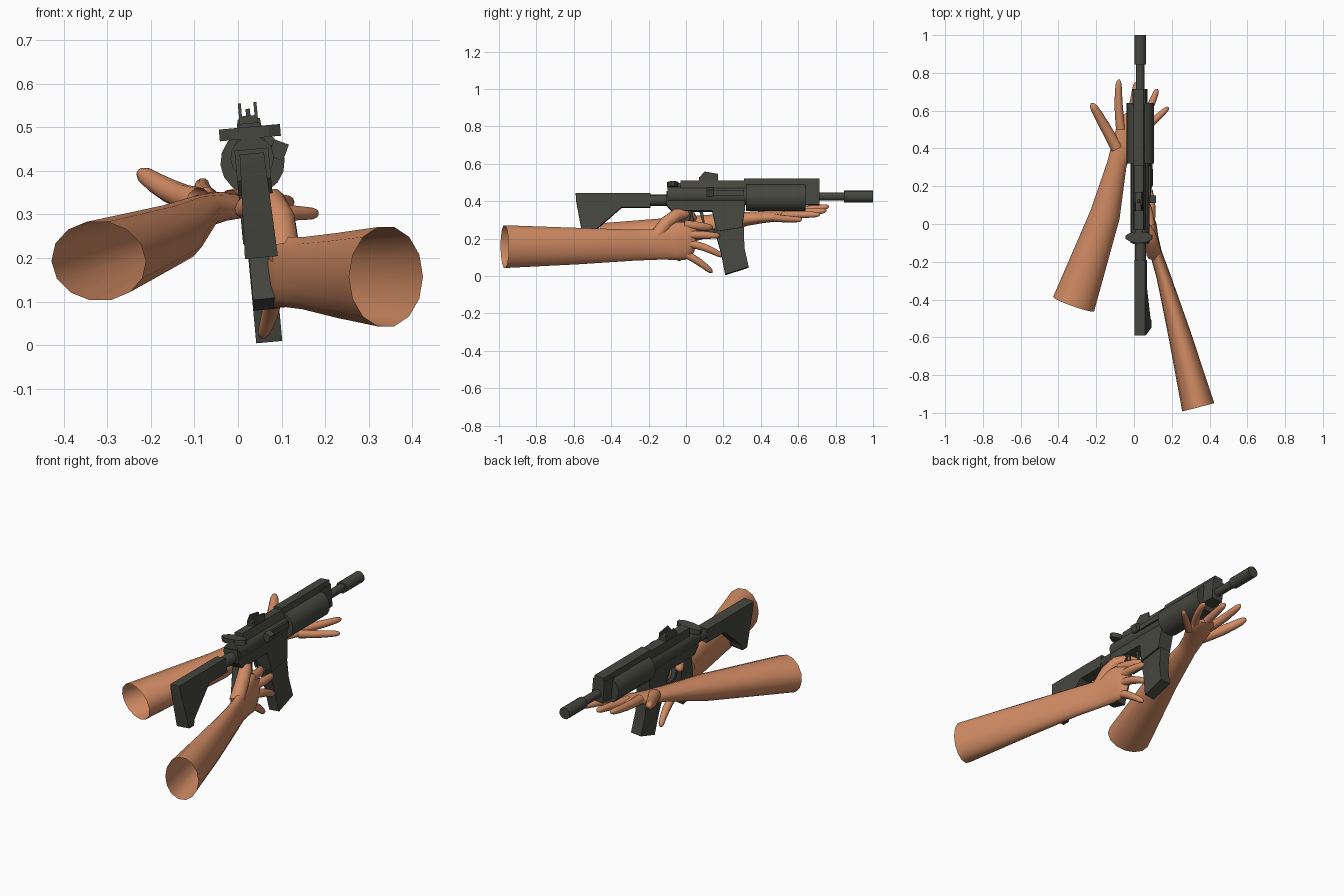
import bpy, bmesh, math
from mathutils import Vector, Matrix

cube = bpy.data.objects.get("Cube")
if cube:
    bpy.data.objects.remove(cube, do_unlink=True)


def material(name, rgb):
    m = bpy.data.materials.new(name)
    m.use_nodes = True
    col = (*rgb, 1)
    m.diffuse_color = col
    bsdf = next(n for n in m.node_tree.nodes if n.type == 'BSDF_PRINCIPLED')
    bsdf.inputs["Base Color"].default_value = col
    return m


GUNMETAL = material("dark gunmetal", (0.062, 0.062, 0.05))
SKIN = material("warm skin", (0.64, 0.26, 0.127))

# The rifle is modelled upright around x = 0, then rolled slightly about its barrel
BORE = 0.425
ROLL = (Matrix.Translation((0.033, 0, BORE)) @ Matrix.Rotation(math.radians(-5.3), 4, 'Y')
        @ Matrix.Translation((0, 0, -BORE)))


def finish(name, bm, mat, angle, matrix=None):
    if matrix:
        bmesh.ops.transform(bm, matrix=matrix, verts=bm.verts)
    bmesh.ops.recalc_face_normals(bm, faces=bm.faces)
    mesh = bpy.data.meshes.new(name)
    bm.to_mesh(mesh)
    bm.free()
    mesh.materials.append(mat)
    ob = bpy.data.objects.new(name, mesh)
    bpy.context.collection.objects.link(ob)
    bpy.ops.object.select_all(action='DESELECT')
    ob.select_set(True)
    bpy.context.view_layer.objects.active = ob
    bpy.ops.object.shade_smooth_by_angle(angle=math.radians(angle))
    return ob


def side_prism(name, profile, half, low_half=None, x=0):
    """Extrude a (y, z) outline across the rifle, optionally wider at the bottom."""
    low_half = half if low_half is None else low_half
    zs = [p[1] for p in profile]
    top, span = max(zs), max(zs) - min(zs)
    bm = bmesh.new()
    sides = []
    for s in (-1, 1):
        sides.append([bm.verts.new((x + s * (half + (low_half - half) * (top - z) / span), y, z))
                      for y, z in profile])
    for loop in sides:
        bm.faces.new(loop)
    n = len(profile)
    for i in range(n):
        j = (i + 1) % n
        bm.faces.new((sides[0][i], sides[0][j], sides[1][j], sides[1][i]))
    return finish(name, bm, GUNMETAL, 20, ROLL)


def block(name, y0, y1, z0, z1, half, x=0):
    return side_prism(name, [(y0, z0), (y1, z0), (y1, z1), (y0, z1)], half, x=x)


def tube(name, y0, y1, r, z=BORE, sides=16):
    bm = bmesh.new()
    bmesh.ops.create_cone(bm, cap_ends=True, segments=sides, radius1=r, radius2=r, depth=y1 - y0,
                          matrix=Matrix.Translation((0, (y0 + y1) / 2, z))
                          @ Matrix.Rotation(math.pi / 2, 4, 'X'))
    return finish(name, bm, GUNMETAL, 35, ROLL)


def loft(name, rings, sides=14):
    """Skin tube through rings (x, y, z, half width, half height, tilt); open start, closed end."""
    bm = bmesh.new()
    centres = [Vector(r[:3]) for r in rings]
    loops = []
    for i, ring in enumerate(rings):
        t = (centres[min(i + 1, len(rings) - 1)] - centres[max(i - 1, 0)]).normalized()
        side = t.cross(Vector((0, 0, 1))).normalized()
        up = side.cross(t)
        tilt = Matrix.Rotation(math.radians(ring[5] if len(ring) > 5 else 0), 3, t)
        side, up = tilt @ side, tilt @ up
        loops.append([bm.verts.new(centres[i] + side * ring[3] * math.cos(a) + up * ring[4] * math.sin(a))
                      for a in (2 * math.pi * k / sides for k in range(sides))])
    for a, b in zip(loops, loops[1:]):
        for k in range(sides):
            j = (k + 1) % sides
            bm.faces.new((a[k], a[j], b[j], b[k]))
    bm.faces.new(loops[-1])
    return finish(name, bm, SKIN, 60)


def finger(name, base, mid, tip, r):
    """Tapered, gently bent finger with a rounded end."""
    a, b, c = Vector(base), Vector(mid), Vector(tip)
    rings = []
    for t, k in ((0, 1.1), (.25, 1), (.5, .95), (.75, .82), (.9, .7), (.97, .48), (1, .18)):
        p = a.lerp(b, t).lerp(b.lerp(c, t), t)
        rings.append((*p, r * k, r * k))
    return loft(name, rings, 10)


# Stock and buffer tube
side_prism("stock", [(-.59, .44), (-.19, .44), (-.19, .365), (-.345, .365), (-.5, .23),
                     (-.51, .2), (-.55, .2), (-.587, .4)], .028, .038)
tube("buffer_tube", -.2, -.09, .03, .405, 12)

# Receiver, rail and handguard
tube("upper_receiver", -.1, .33, .05, .43)
side_prism("lower_receiver", [(-.105, .45), (-.105, .38), (-.075, .345), (.14, .345), (.165, .235),
                              (.3, .255), (.315, .36), (.315, .45)], .039)
side_prism("receiver_rail", [(-.03, .45), (.32, .45), (.32, .51), (-.03, .51)], .024, .036)
side_prism("handguard_rail", [(.31, .46), (.715, .46), (.715, .52), (.31, .52)], .026, .032)
tube("handguard", .32, .64, .074, .42)
side_prism("handguard_end", [(.63, .38), (.715, .38), (.715, .5), (.63, .5)], .034)

# Barrel and muzzle
tube("barrel", .7, .86, .022)
tube("muzzle", .845, 1.0, .031)

# Charging handle plate
bm = bmesh.new()
bmesh.ops.create_cone(bm, cap_ends=True, segments=10, radius1=1, radius2=1, depth=1,
                      matrix=Matrix.Translation((0, -.07, .488)) @ Matrix.Diagonal((.074, .031, .027, 1)))
finish("charging_handle", bm, GUNMETAL, 20, ROLL)
block("charging_handle_stem", -.1, .0, .45, .495, .02)

# Sight: base, two ears and a centre post
block("sight_base", .07, .17, .505, .527, .016)
for label, x in (("left", .018), ("right", -.018)):
    side_prism("sight_ear_" + label, [(.07, .51), (.17, .51), (.17, .545), (.1, .557), (.075, .53)],
               .0035, x=x)
block("sight_post", .11, .13, .52, .543, .005)

# Ejection cover and forward assist
block("ejection_cover", .15, .31, .425, .455, .006, .052)
bm = bmesh.new()
bmesh.ops.create_cube(bm, size=1, matrix=Matrix.Translation((.062, .13, .442))
                      @ Matrix.Rotation(math.radians(25), 4, 'Y') @ Matrix.Diagonal((.036, .04, .04, 1)))
finish("forward_assist", bm, GUNMETAL, 20, ROLL)

# Magazine, trigger and pistol grip
side_prism("magazine", [(.15, .25), (.31, .26), (.312, .15), (.335, .045), (.21, .005), (.185, .13)], .03)
side_prism("trigger_guard", [(.01, .35), (.03, .35), (.05, .25), (.17, .25), (.17, .232),
                             (.04, .232)], .014)
side_prism("trigger", [(.07, .35), (.09, .35), (.1, .28), (.09, .28)], .006)
side_prism("pistol_grip", [(-.065, .35), (.03, .35), (-.03, .08), (-.12, .105)], .028)

# Left arm: forearm tapering into the vertical hand beside the grip
loft("left_arm", [(.34, -.97, .157, .0875, .117), (.24, -.58, .16, .06, .1),
                  (.157, -.28, .165, .038, .085), (.115, -.15, .168, .032, .083),
                  (.095, -.07, .187, .034, .104), (.087, 0, .187, .032, .104),
                  (.083, .035, .18, .022, .085), (.082, .055, .175, .008, .05)])
finger("left_thumb", (.105, -.16, .21), (.1, -.04, .4), (.0, .05, .3), .036)
finger("left_index", (.085, -.01, .275), (.08, .1, .265), (.035, .14, .255), .024)
finger("left_middle", (.085, .0, .22), (.1, .1, .22), (.08, .18, .215), .023)
finger("left_ring", (.085, .0, .175), (.1, .1, .165), (.08, .195, .105), .022)
finger("left_little", (.085, -.02, .125), (.08, .07, .085), (.055, .14, .018), .021)

# Right arm: forearm tapering into the open palm under the handguard
loft("right_arm", [(-.32, -.425, .193, .115, .093), (-.153, .05, .255, .08, .068),
                   (-.09, .32, .305, .052, .038), (-.06, .41, .315, .06, .032, 8),
                   (-.025, .49, .322, .073, .028, 10), (-.008, .55, .325, .066, .022, 10),
                   (0, .58, .327, .04, .01, 10)])
finger("right_thumb", (-.09, .4, .33), (-.16, .53, .345), (-.225, .638, .398), .029)
finger("right_index", (-.07, .5, .338), (-.088, .63, .35), (-.08, .765, .372), .023)
finger("right_middle", (-.02, .53, .332), (0, .65, .34), (.012, .75, .35), .022)
finger("right_ring", (.025, .52, .322), (.09, .61, .33), (.122, .715, .328), .021)
finger("right_little", (.03, .48, .31), (.11, .55, .302), (.183, .618, .302), .02)
